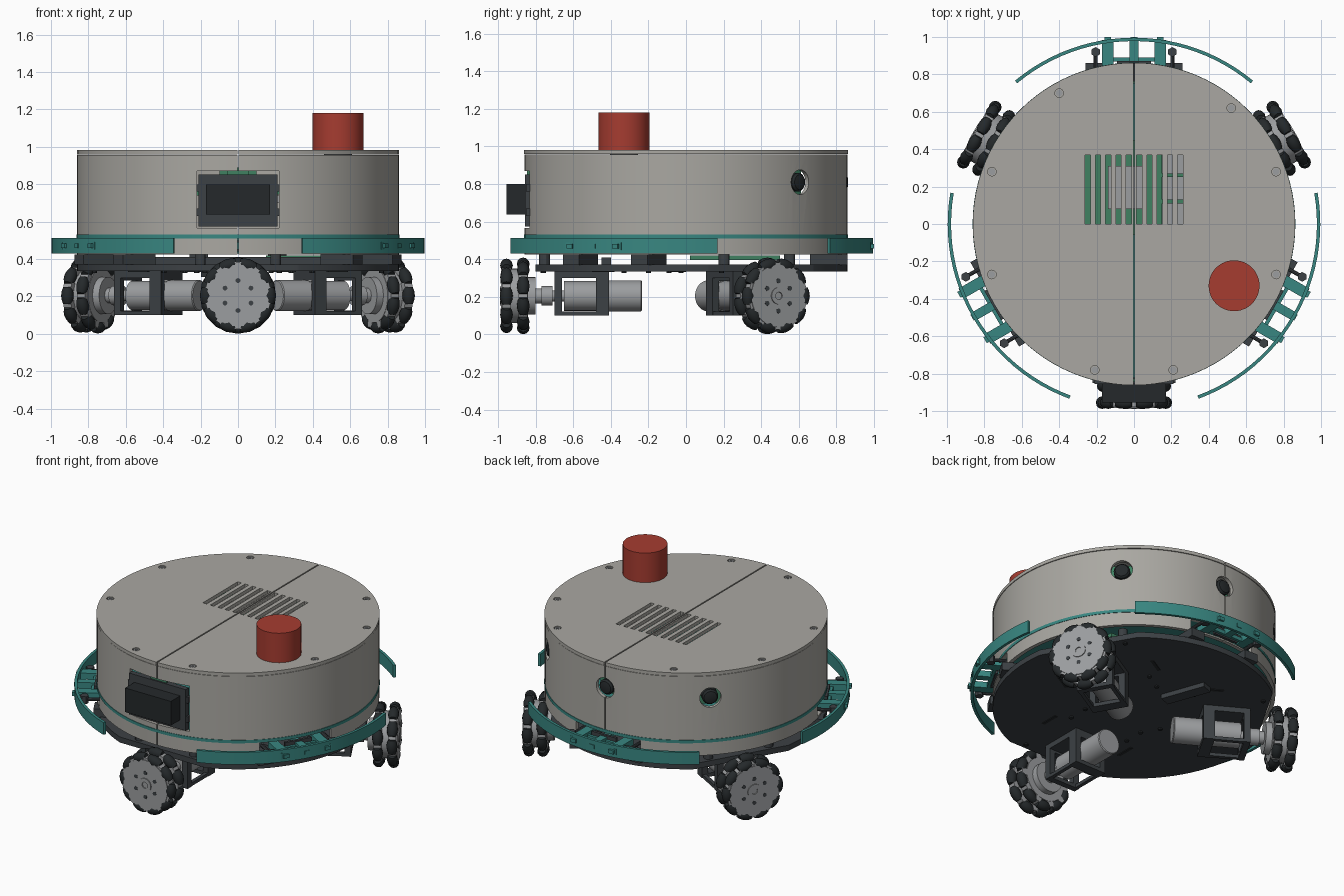
import bpy, bmesh
from math import pi, sin, cos, radians, sqrt
from mathutils import Matrix, Vector

if "Cube" in bpy.data.objects:
    bpy.data.objects.remove(bpy.data.objects["Cube"])

def mat(name, c):
    m = bpy.data.materials.new(name)
    m.diffuse_color = (*c, 1)
    m.use_nodes = True
    m.node_tree.nodes["Principled BSDF"].inputs["Base Color"].default_value = m.diffuse_color
    return m

SHELL = mat("warm_grey", (.40, .39, .36))
TEAL = mat("teal", (.04, .24, .22))
RED = mat("red", (.38, .045, .03))
DARK = mat("dark_grey", (.045, .052, .058))
RUBBER = mat("black", (.018, .022, .024))
METAL = mat("metal", (.33, .34, .35))
GREEN = mat("green", (.05, .22, .12))

def move(x=0, y=0, z=0): return Matrix.Translation((x, y, z))
def turn(deg, axis='Z'): return Matrix.Rotation(radians(deg), 4, axis)
OUT = turn(90, 'Y')      # lathe axis z -> +x (radially outwards)

def box(bm, x0, x1, y0, y1, z0, z1, M=Matrix()):
    S = Matrix.Diagonal((x1 - x0, y1 - y0, z1 - z0, 1))
    bmesh.ops.create_cube(bm, size=1, matrix=M @ move((x0+x1)/2, (y0+y1)/2, (z0+z1)/2) @ S)

def lathe(bm, prof, M=Matrix(), n=24, closed=False):
    """Spin (radius, height) profile round z; open profiles get end caps."""
    rings = [[bm.verts.new(M @ Vector((r*cos(2*pi*i/n), r*sin(2*pi*i/n), z))) for i in range(n)]
             for r, z in prof]
    pairs = list(zip(rings, rings[1:])) + ([(rings[-1], rings[0])] if closed else [])
    for a, b in pairs:
        for i in range(n):
            j = (i+1) % n
            bm.faces.new((a[i], a[j], b[j], b[i]))
    if not closed:
        bm.faces.new(rings[0][::-1])
        bm.faces.new(rings[-1])

def cyl(bm, r, z0, z1, M=Matrix(), n=24): lathe(bm, [(r, z0), (r, z1)], M, n)

def arc(bm, r0, r1, z0, z1, half, n=24):
    """Curved strip centred on +x."""
    rows = []
    for i in range(n+1):
        a = radians(-half + 2*half*i/n)
        rows.append([bm.verts.new((r*cos(a), r*sin(a), z)) for r, z in ((r0, z0), (r1, z0), (r1, z1), (r0, z1))])
    for a, b in zip(rows, rows[1:]):
        for k in range(4):
            bm.faces.new((a[k], a[(k+1) % 4], b[(k+1) % 4], b[k]))
    bm.faces.new(rows[0][::-1])
    bm.faces.new(rows[-1])

def finish(bm, name, m, angles=(0,)):
    """Turn a bmesh into objects, one per angle about the robot's axis."""
    bmesh.ops.recalc_face_normals(bm, faces=bm.faces)
    me = bpy.data.meshes.new(name)
    bm.to_mesh(me)
    bm.free()
    if m: me.materials.append(m)
    me.shade_smooth()
    me.set_sharp_from_angle(angle=radians(30))
    for i, a in enumerate(angles):
        o = bpy.data.objects.new(name if len(angles) == 1 else f"{name}_{i+1}", me)
        o.matrix_world = turn(a)
        bpy.context.collection.objects.link(o)
    return o

def cut(o, bm):
    """Subtract a bmesh from an object for good."""
    c = finish(bm, "cutter", None)
    c.hide_render = True
    md = o.modifiers.new("cut", 'BOOLEAN')
    md.object, md.solver = c, 'EXACT'
    dg = bpy.context.evaluated_depsgraph_get()
    me = bpy.data.meshes.new_from_object(o.evaluated_get(dg))
    o.modifiers.clear()
    o.data = me
    bpy.data.objects.remove(c)
    me.shade_smooth()
    me.set_sharp_from_angle(angle=radians(25))

B = bmesh.new
WHEELS, BUMPERS = (-90, 30, 150), (90, 210, 330)

# --- omni wheels: two staggered rows of rollers
bm = B()
for row, x in enumerate((.866, .955)):
    for k in range(10):
        M = move(0, 0, .205) @ turn(36*k + 18*row, 'X') @ move(x, 0, .170) @ turn(90, 'X')
        lathe(bm, [(.022, -.046), (.030, -.026), (.034, 0), (.030, .026), (.022, .046)], M, 12)
finish(bm, "wheel_rollers", RUBBER, WHEELS)
bm = B()
AX = move(0, 0, .205) @ OUT
cyl(bm, .145, .84, .978, AX, 40)
for x in (.866, .955):                       # spokes between rollers
    for k in range(10):
        box(bm, x-.024, x+.024, -.022, .022, .10, .178,
            move(0, 0, .205) @ turn(36*k + 18 + (18 if x > .9 else 0), 'X'))
lathe(bm, [(.165, .976), (.165, .984), (.045, .984), (.045, .99), (.02, .99), (.02, .983)], AX, 40)
lathe(bm, [(.052, .71), (.052, .77), (.04, .77), (.04, .80), (.10, .80), (.10, .84)], AX)
finish(bm, "wheel_hub", METAL, WHEELS)
bm = B()
for k in range(6):
    cyl(bm, .013, .98, .986, AX @ turn(60*k) @ move(.08), 10)
finish(bm, "hub_bolts", DARK, WHEELS)

# --- motors and their brackets
bm = B()
lathe(bm, [(.078, .235), (.083, .24), (.083, .42), (.079, .42), (.079, .65), (.03, .65), (.03, .72)], AX, 32)
finish(bm, "motor", METAL, WHEELS)
bm = B()
for x0, x1 in ((.41, .48), (.66, .70)):
    for s in (-1, 1):
        y0, y1 = sorted((s*.075, s*.115))
        box(bm, x0, x1, y0, y1, .10, .335)
    box(bm, x0, x1, -.08, .08, .10, .125)
    box(bm, x0, x1, -.08, .08, .285, .335)
box(bm, .48, .66, -.115, .115, .30, .335)
for s in (-.1, .1):
    box(bm, .48, .66, s-.012, s+.012, .10, .122)
finish(bm, "motor_bracket", DARK, WHEELS)

# --- base plate with flats at the wheels
bm = B()
cyl(bm, .86, .335, .372, n=96)
base = finish(bm, "base_plate", DARK)
bm = B()
for a in WHEELS:
    box(bm, .80, 1.1, -.5, .5, .3, .4, turn(a))
cut(base, bm)
bm = B()
for a in WHEELS:
    for x in (.2, .33, .76):
        for s in (-.22, .22):
            cyl(bm, .014, .326, .336, turn(a) @ move(x, s), 8)
    for s in (-.3, .3):
        box(bm, .38, .5, s-.01, s+.01, .331, .336, turn(a))
finish(bm, "plate_screws", RUBBER)
bm = B()
box(bm, -.15, .15, -.04, .04, .305, .336, move(-.11, .36) @ turn(110))
finish(bm, "underside_bar", DARK)
bm = B()
for k in range(12):                          # stand-offs carrying the shell
    cyl(bm, .03, .37, .43, turn(30*k + 15) @ move(.78), 12)
for a in BUMPERS:
    for s in (-.21, .21):
        box(bm, .66, .86, s-.05, s+.05, .37, .425, turn(a))
box(bm, -.62, .62, -.45, -.40, .37, .41)
finish(bm, "spacers", DARK)
bm = B()
box(bm, .15, .6, .02, .5, .395, .42)
box(bm, -.28, .15, -.06, .45, .74, .76)
for y in (.11, .25):
    box(bm, .15, .29, y, y+.02, .745, .765)
finish(bm, "circuit_boards", GREEN)
bm = B()
box(bm, -.14, .06, .08, .31, .76, .82)
box(bm, .15, .29, -.06, .45, .70, .74)
finish(bm, "electronics", METAL)

# --- body shell: split ring with screen, sensor and bumper openings
bm = B()
lathe(bm, [(.835, .425), (.86, .425), (.86, .957), (.835, .957)], n=96, closed=True)
shell = finish(bm, "body_shell", SHELL)
bm = B()
box(bm, -.004, .004, -1, 1, .40, 1)
cut(shell, bm)
bm = B()
box(bm, -.22, .22, -1, -.7, .565, .87)
for a in (45, 90, 135):
    cyl(bm, .066, .7, 1, turn(a) @ move(0, 0, .81) @ OUT, 32)
for a in BUMPERS:
    box(bm, .7, 1, -.24, .24, .436, .508, turn(a))
cut(shell, bm)
bm = B()
cyl(bm, .863, .511, .531, n=96)
finish(bm, "floor_ring", TEAL)

# --- lid: two halves with vents and countersunk screws
SCREWS = [(-.40, .70), (.52, .62), (-.76, .28), (.76, .28), (-.76, -.27), (.76, -.27), (-.21, -.78), (.21, -.78)]
bm = B()
cyl(bm, .862, .96, .982, n=96)
lid = finish(bm, "lid", SHELL)
bm = B()
box(bm, -.004, .004, -1, 1, .9, .9999)
cut(lid, bm)
bm = B()
for k in range(10):
    x = -.2475 + .055*k
    box(bm, x-.014, x+.014, 0, .37, .9, 1.1)
for x, y in SCREWS:
    cyl(bm, .023, .972, 1.1, move(x, y), 16)
cut(lid, bm)
bm = B()
for x, y in SCREWS:
    lathe(bm, [(.018, .971), (.018, .98), (.009, .98), (.009, .974)], move(x, y), 12)
finish(bm, "lid_screws", METAL)

# --- stop button
bm = B()
cyl(bm, .136, .98, 1.18, move(.535, -.33), 48)
finish(bm, "stop_button", RED)
bm = B()
cyl(bm, .075, .945, .961, move(.535, -.33), 24)
finish(bm, "button_nut", DARK)

# --- front display
bm = B()
box(bm, -.21, .21, -.856, -.82, .575, .852)
for s in (-1, 1):
    for z in (.65, .78):
        box(bm, s*.215-.008, s*.215+.008, -.85, -.82, z-.02, z+.02)
finish(bm, "display_frame", DARK)
bm = B()
box(bm, -.17, .17, -.955, -.85, .638, .80)
finish(bm, "display", RUBBER)
bm = B()
box(bm, -.06, .06, -.845, -.825, .85, .875)
finish(bm, "display_board", GREEN)

# --- round sensors
bm, bb = B(), B()
for a in (45, 90, 135):
    M = turn(a) @ move(0, 0, .81) @ OUT
    lathe(bm, [(.05, .76), (.05, .845), (.04, .857), (.02, .862)], M, 24)
    box(bb, .75, .765, -.1, .1, .73, .89, turn(a))
finish(bm, "sensors", RUBBER)
finish(bb, "sensor_boards", GREEN)

# --- bumpers with sliding arms and guide bolts
bm = B()
arc(bm, .978, .996, .43, .512, 39.7)
for y, w in ((-.14, .03), (0, .024), (.14, .03)):
    box(bm, .80, .985, y-w, y+w, .45, .49)
    box(bm, .985, 1.0, y-.018, y+.018, .458, .482)
box(bm, .87, .89, -.17, .17, .45, .475)
finish(bm, "bumper", TEAL, BUMPERS)
bm = B()
for s in (-.205, .205):
    cyl(bm, .011, .78, .93, move(0, s, .465) @ OUT, 10)
    cyl(bm, .026, .44, .49, move(.92, s), 6)
box(bm, .855, .872, -.09, .09, .44, .50)
finish(bm, "bumper_bolts", DARK, BUMPERS)
